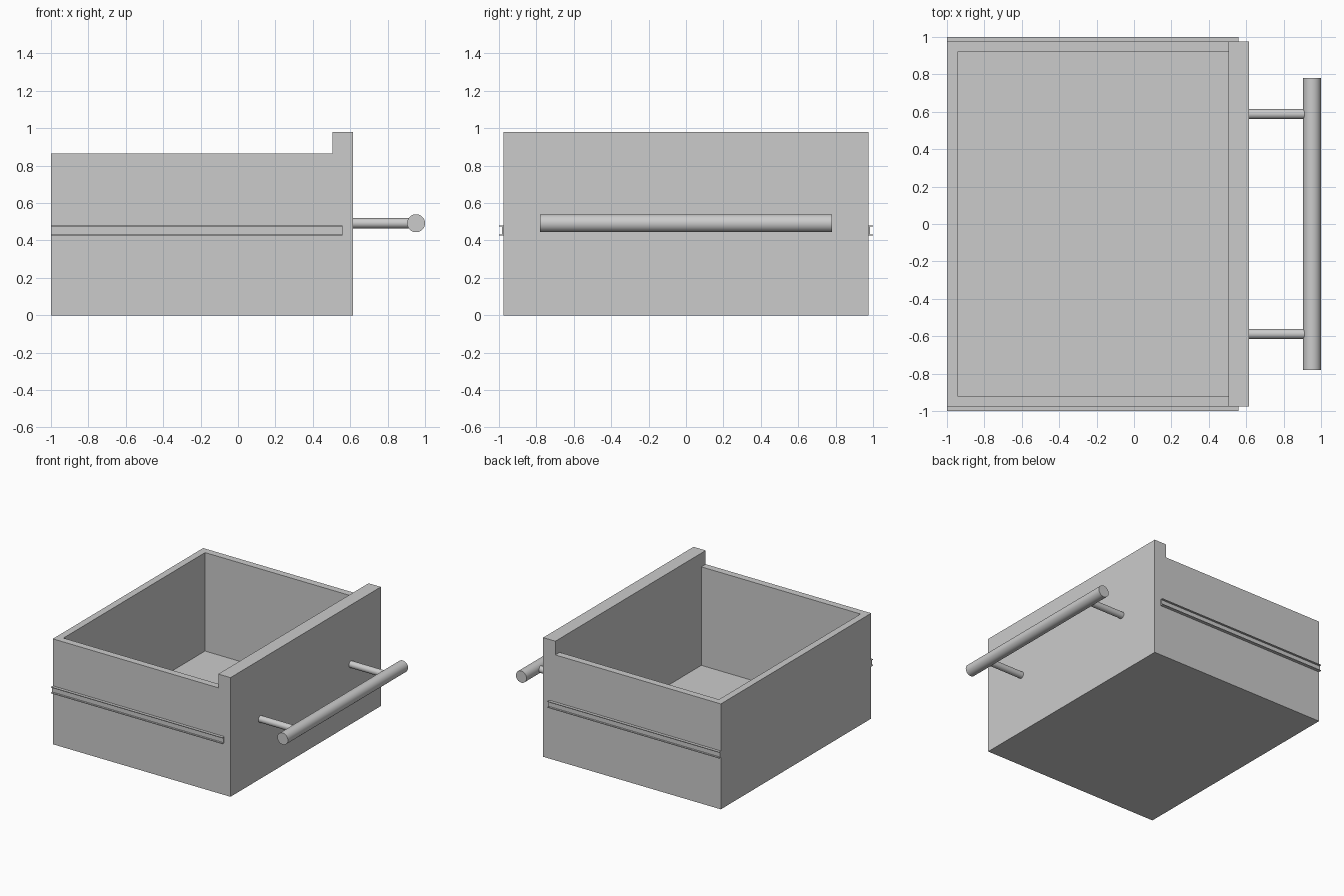
import bpy, bmesh, math
from mathutils import Matrix, Vector

if "Cube" in bpy.data.objects:
    bpy.data.objects.remove(bpy.data.objects["Cube"])


def make_object(name, bm):
    bmesh.ops.recalc_face_normals(bm, faces=bm.faces[:])
    mesh = bpy.data.meshes.new(name)
    bm.to_mesh(mesh)
    bm.free()
    obj = bpy.data.objects.new(name, mesh)
    bpy.context.collection.objects.link(obj)
    return obj


def extrude_profile(name, points, direction):
    bm = bmesh.new()
    face = bm.faces.new([bm.verts.new(p) for p in points])
    result = bmesh.ops.extrude_face_region(bm, geom=[face], use_keep_orig=True)
    verts = [v for v in result["geom"] if isinstance(v, bmesh.types.BMVert)]
    bmesh.ops.translate(bm, verts=verts, vec=direction)
    return make_object(name, bm)


def rod(name, start, end, radius, segments=48):
    start, end = Vector(start), Vector(end)
    axis = end - start
    bm = bmesh.new()
    turn = axis.to_track_quat('Z', 'Y').to_matrix().to_4x4()
    bmesh.ops.create_cone(bm, cap_ends=True, segments=segments,
                          radius1=radius, radius2=radius, depth=axis.length,
                          matrix=Matrix.Translation((start + end) / 2) @ turn)
    obj = make_object(name, bm)
    bpy.ops.object.select_all(action='DESELECT')
    obj.select_set(True)
    bpy.context.view_layer.objects.active = obj
    bpy.ops.object.shade_smooth_by_angle(angle=math.radians(40))
    return obj


# Drawer box with its taller front panel, as one closed shell
BACK, STEP, FRONT = -1.0, 0.504, 0.615
HALF, RIM, TOP = 0.976, 0.866, 0.979
WALL = 0.057
bm = bmesh.new()
profile = [(BACK, 0), (FRONT, 0), (FRONT, TOP), (STEP, TOP), (STEP, RIM), (BACK, RIM)]
L = [bm.verts.new((x, -HALF, z)) for x, z in profile]
R = [bm.verts.new((x, HALF, z)) for x, z in profile]
cavity = [(STEP, -1), (BACK + WALL, -1), (BACK + WALL, 1), (STEP, 1)]
I = [bm.verts.new((x, s * (HALF - WALL), RIM)) for x, s in cavity]
F = [bm.verts.new((x, s * (HALF - WALL), WALL)) for x, s in cavity]
bm.faces.new(L)
bm.faces.new(R)
for a in (0, 1, 2, 5):                       # bottom, front, panel top, back
    b = (a + 1) % 6
    if a == 5:
        b = 0
    bm.faces.new((L[a], L[b], R[b], R[a]))
bm.faces.new((L[4], L[5], R[5], R[4], I[3], I[2], I[1], I[0]))   # rim
bm.faces.new((L[3], L[4], I[0], F[0], F[3], I[3], R[4], R[3]))   # panel inside
for a in range(3):                           # inner walls
    bm.faces.new((I[a], I[a + 1], F[a + 1], F[a]))
bm.faces.new(F)                              # inner floor
make_object("drawer_box", bm)

# Open channel slide rails on both sides
Y0, Y1, Z0, Z1, WEB, LIP = HALF, 1.0, 0.427, 0.48, 0.009, 0.006
channel = [(Y0, Z0), (Y1, Z0), (Y1, Z0 + LIP), (Y0 + WEB, Z0 + LIP),
           (Y0 + WEB, Z1 - LIP), (Y1, Z1 - LIP), (Y1, Z1), (Y0, Z1)]
for side, label in ((-1, "left"), (1, "right")):
    extrude_profile(f"{label}_slide_rail",
                    [(BACK, side * y, z) for y, z in channel],
                    (0.558 - BACK, 0, 0))

# Bar handle and its two posts
HX, HZ = 0.952, 0.492
rod("handle_bar", (HX, -0.78, HZ), (HX, 0.78, HZ), 0.048)
for side, label in ((-1, "left"), (1, "right")):
    rod(f"{label}_handle_post", (FRONT, side * 0.588, HZ), (HX - 0.03, side * 0.588, HZ), 0.027)
